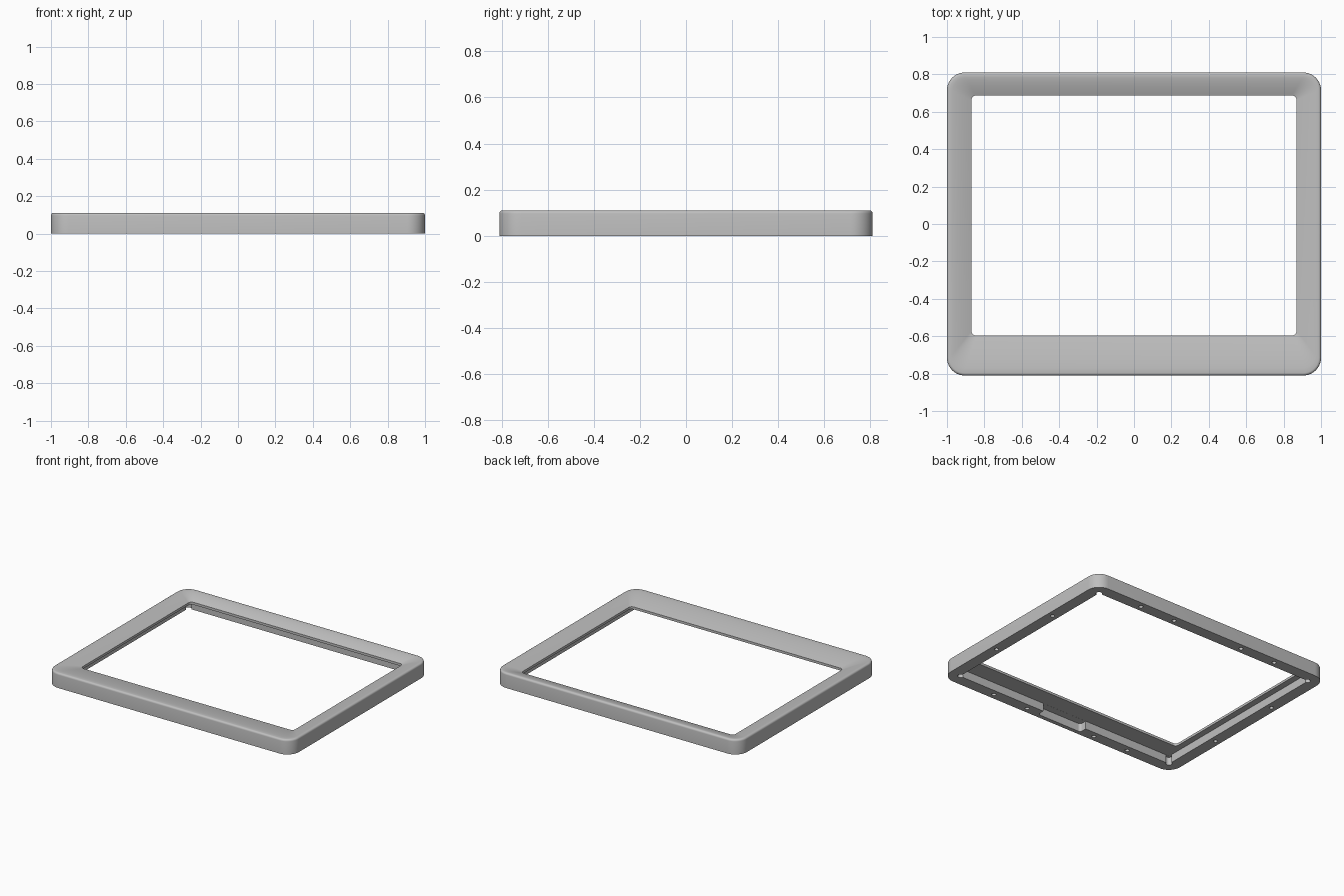
import bpy, bmesh, math
from mathutils import Matrix

cube = bpy.data.objects.get("Cube")
if cube:
    bpy.data.objects.remove(cube, do_unlink=True)

HALF_X, HALF_Y, HEIGHT = 1.0, 0.81, 0.11
OPEN_X, OPEN_Y, OPEN_CY = 0.869, 0.642, 0.045
POCKET_X, POCKET_Y, CEILING = 0.915, 0.725, 0.06
LIP_TOP = 0.078
CORNER_STEPS = 10

grey = bpy.data.materials.new("satin grey")
grey.use_nodes = True
grey.diffuse_color = (0.52, 0.52, 0.52, 1)
grey.node_tree.nodes["Principled BSDF"].inputs["Base Color"].default_value = grey.diffuse_color


def rounded_loop(bm, hx, hy, cy, radius, z):
    """Ring of vertices along a rounded rectangle."""
    ring = []
    for corner, (sx, sy) in enumerate([(1, 1), (-1, 1), (-1, -1), (1, -1)]):
        for i in range(CORNER_STEPS + 1):
            a = math.pi / 2 * (corner + i / CORNER_STEPS)
            ring.append(bm.verts.new((sx * (hx - radius) + radius * math.cos(a),
                                      cy + sy * (hy - radius) + radius * math.sin(a), z)))
    return ring


def make_object(name, bm):
    bmesh.ops.recalc_face_normals(bm, faces=bm.faces)
    mesh = bpy.data.meshes.new(name)
    bm.to_mesh(mesh)
    bm.free()
    mesh.materials.append(grey)
    obj = bpy.data.objects.new(name, mesh)
    bpy.context.collection.objects.link(obj)
    return obj


# Frame: closed sweep of rings, outer wall -> top -> opening -> pocket
bm = bmesh.new()
rings = [rounded_loop(bm, HALF_X, HALF_Y, 0, 0.095, 0)]
edge = 0.014
for i in range(5):  # softened outer top edge
    a = math.pi / 2 * i / 4
    inset = edge * (1 - math.cos(a))
    rings.append(rounded_loop(bm, HALF_X - inset, HALF_Y - inset, 0, 0.095 - inset,
                              HEIGHT - edge + edge * math.sin(a)))
for i in range(1, 9):  # top surface dipping towards the opening
    t = i / 8
    rings.append(rounded_loop(bm,
                              HALF_X - edge + t * (OPEN_X - HALF_X + edge),
                              HALF_Y - edge + t * (OPEN_Y - HALF_Y + edge),
                              t * OPEN_CY, 0.081 + t * (0.025 - 0.081),
                              HEIGHT - (HEIGHT - LIP_TOP) * t ** 1.5))
rings.append(rounded_loop(bm, OPEN_X, OPEN_Y, OPEN_CY, 0.025, CEILING))
rings.append(rounded_loop(bm, POCKET_X, POCKET_Y, 0, 0.01, CEILING))
rings.append(rounded_loop(bm, POCKET_X, POCKET_Y, 0, 0.01, 0))
for lower, upper in zip(rings, rings[1:] + rings[:1]):
    n = len(lower)
    for i in range(n):
        j = (i + 1) % n
        bm.faces.new((lower[i], lower[j], upper[j], upper[i]))
frame = make_object("bezel_frame", bm)


# Cutters for the underside
def cut(name, build):
    bm = bmesh.new()
    build(bm)
    cutter = make_object(name, bm)
    cutter.hide_render = True
    mod = frame.modifiers.new(name, "BOOLEAN")
    mod.operation, mod.solver, mod.object = "DIFFERENCE", "EXACT", cutter
    bpy.context.view_layer.objects.active = frame
    bpy.ops.object.modifier_apply(modifier=mod.name)
    bpy.data.objects.remove(cutter, do_unlink=True)


def cylinder(bm, x, y, radius, top):
    bmesh.ops.create_cone(bm, cap_ends=True, segments=20, radius1=radius, radius2=radius,
                          depth=top + 0.02, matrix=Matrix.Translation((x, y, (top - 0.02) / 2)))


def screw_holes(bm):
    for s in (-1, 1):
        for x in (-0.583, -0.292, 0.292, 0.583):
            cylinder(bm, x, s * 0.767, 0.015, 0.05)
        for y in (-0.292, 0.292):
            cylinder(bm, s * 0.958, y, 0.015, 0.05)


def corner_reliefs(bm):
    for sx in (-1, 1):
        for sy in (-1, 1):
            cylinder(bm, sx * (POCKET_X - 0.004), sy * (POCKET_Y - 0.004), 0.022, CEILING - 0.0005)


def cable_notch(bm):
    bottom = rounded_loop(bm, 0.185, 0.05, -0.73, 0.02, -0.02)
    top = rounded_loop(bm, 0.185, 0.05, -0.73, 0.02, CEILING - 0.0005)
    bm.faces.new(bottom)
    bm.faces.new(top)
    for i in range(len(top)):
        j = (i + 1) % len(top)
        bm.faces.new((bottom[i], bottom[j], top[j], top[i]))


cut("screw_holes", screw_holes)
cut("corner_reliefs", corner_reliefs)
cut("cable_notch", cable_notch)

# Smooth curved areas, keep crisp edges
bpy.ops.object.select_all(action="DESELECT")
frame.select_set(True)
bpy.context.view_layer.objects.active = frame
bpy.ops.object.shade_smooth_by_angle(angle=math.radians(30))
